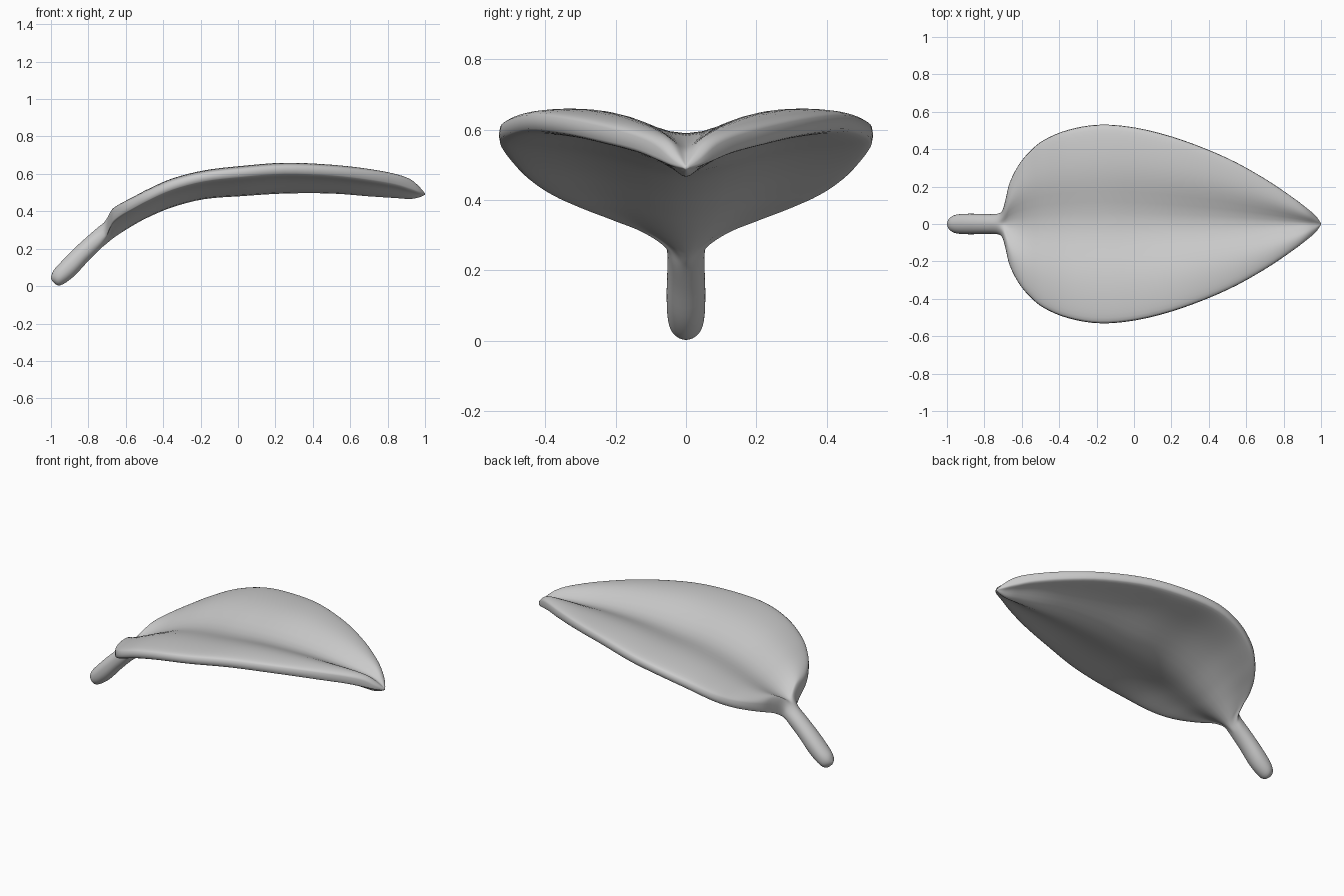
import bpy, bmesh
from math import sin, cos, exp, pi, copysign

# Stations: x, half width, midrib bottom z, midrib top z, wing rise, edge roundness
STATIONS = [
    (-1.00, 0.006, 0.040, 0.050, 0.00, 1.0),
    (-0.985, 0.032, 0.018, 0.085, 0.00, 1.0),
    (-0.95, 0.050, 0.004, 0.125, 0.00, 0.9),
    (-0.88, 0.055, 0.050, 0.197, 0.00, 0.9),
    (-0.80, 0.053, 0.135, 0.270, 0.00, 0.9),
    (-0.735, 0.054, 0.200, 0.325, 0.00, 0.9),
    (-0.705, 0.070, 0.225, 0.345, 0.02, 0.7),
    (-0.685, 0.140, 0.242, 0.353, 0.05, 0.5),
    (-0.665, 0.220, 0.258, 0.362, 0.066, 0.42),
    (-0.62, 0.310, 0.288, 0.385, 0.07, 0.4),
    (-0.56, 0.385, 0.325, 0.420, 0.066, 0.4),
    (-0.48, 0.450, 0.368, 0.463, 0.065, 0.4),
    (-0.35, 0.504, 0.422, 0.517, 0.068, 0.4),
    (-0.18, 0.531, 0.465, 0.558, 0.070, 0.4),
    (0.02, 0.513, 0.481, 0.575, 0.077, 0.4),
    (0.25, 0.452, 0.495, 0.589, 0.080, 0.4),
    (0.50, 0.352, 0.495, 0.586, 0.072, 0.4),
    (0.70, 0.242, 0.480, 0.570, 0.065, 0.4),
    (0.84, 0.148, 0.471, 0.556, 0.052, 0.42),
    (0.92, 0.088, 0.466, 0.543, 0.036, 0.45),
    (0.97, 0.045, 0.475, 0.520, 0.015, 0.6),
    (1.00, 0.004, 0.488, 0.496, 0.00, 1.0),
]
STEPS, SIDES = 4, 56


def smooth_rows(rows):
    """Catmull-Rom resampling of the station table."""
    out = []
    last = len(rows) - 1
    for i in range(last):
        quad = [rows[max(0, min(last, i + k))] for k in (-1, 0, 1, 2)]
        for s in range(STEPS):
            t = s / STEPS
            out.append([0.5 * (2*b + (c - a)*t + (2*a - 5*b + 4*c - d)*t*t
                               + (3*b - a - 3*c + d)*t**3)
                        for a, b, c, d in zip(*quad)])
    out.append(list(rows[-1]))
    return out


def section(bm, row):
    """Rounded strip bent into a shallow V about the midrib."""
    x, width, bottom, top, rise, power = row
    ring = []
    for k in range(SIDES):
        a = 2 * pi * k / SIDES
        c, s = cos(a), sin(a)
        lift = rise * (1 - exp(-(c / 0.4) ** 2))
        thick = (top - bottom) / 2 * copysign(abs(s) ** power, s)
        ring.append(bm.verts.new((x, width * c, (top + bottom) / 2 + lift + thick)))
    return ring


# Leaf: stem and blade in one continuous loft
bm = bmesh.new()
rings = [section(bm, r) for r in smooth_rows(STATIONS)]
for a, b in zip(rings, rings[1:]):
    for k in range(SIDES):
        n = (k + 1) % SIDES
        bm.faces.new((a[k], a[n], b[n], b[k]))
bm.faces.new(rings[0])
bm.faces.new(rings[-1])
bmesh.ops.recalc_face_normals(bm, faces=bm.faces)
for f in bm.faces:
    f.smooth = True
mesh = bpy.data.meshes.new("leaf")
bm.to_mesh(mesh)
bm.free()
leaf = bpy.data.objects.new("leaf", mesh)
bpy.context.collection.objects.link(leaf)
